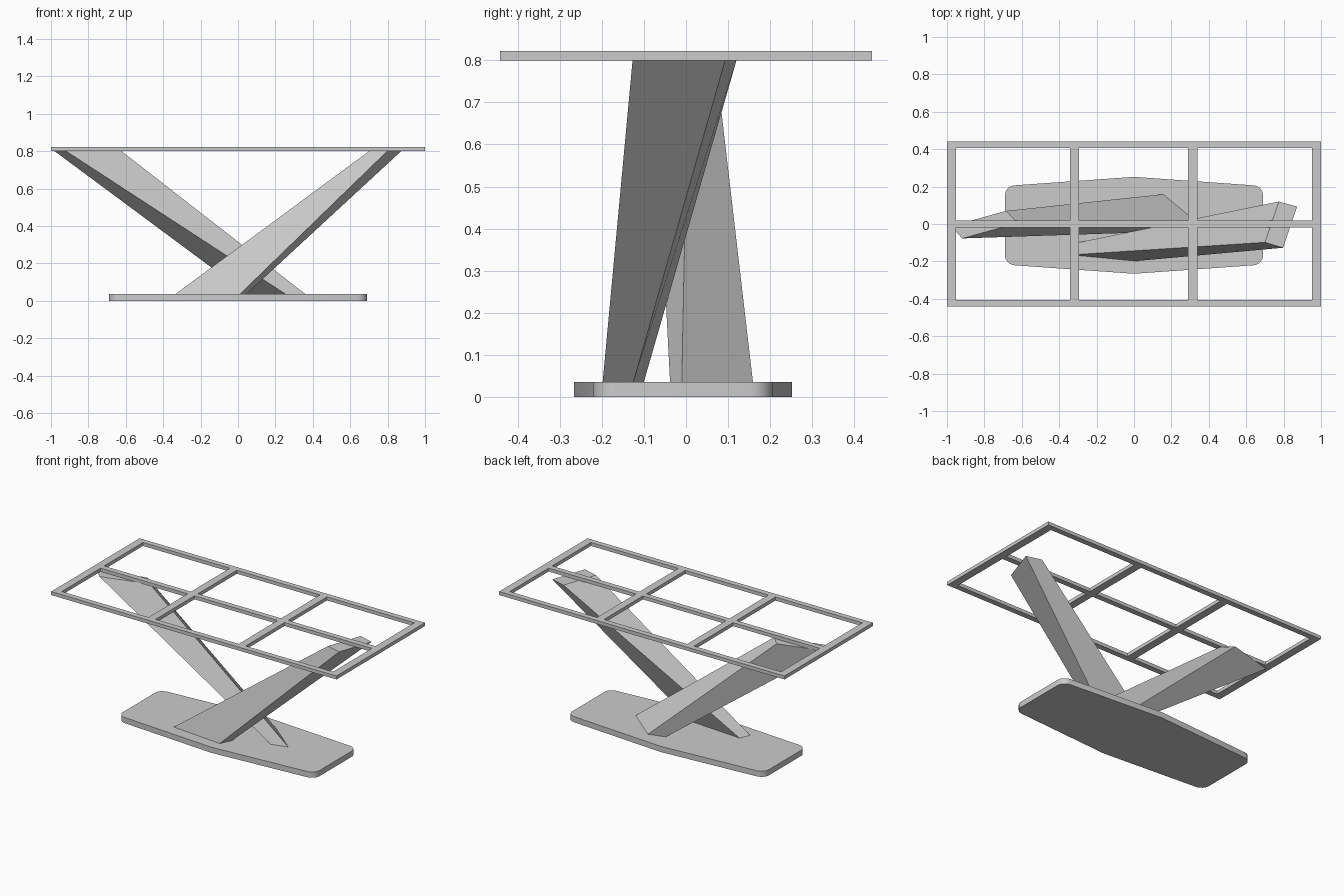
import bpy, bmesh, math
from mathutils import Vector

if "Cube" in bpy.data.objects:
    bpy.data.objects.remove(bpy.data.objects["Cube"])


def finish(name, bm):
    bmesh.ops.recalc_face_normals(bm, faces=bm.faces)
    mesh = bpy.data.meshes.new(name)
    bm.to_mesh(mesh)
    bm.free()
    obj = bpy.data.objects.new(name, mesh)
    bpy.context.collection.objects.link(obj)
    return obj


def loft(name, bottom, top, z0, z1):
    """Closed solid between two matching outlines."""
    bm = bmesh.new()
    lo = [bm.verts.new((x, y, z0)) for x, y in bottom]
    hi = [bm.verts.new((x, y, z1)) for x, y in top]
    n = len(lo)
    bm.faces.new(lo[::-1])
    bm.faces.new(hi)
    for i in range(n):
        j = (i + 1) % n
        bm.faces.new((lo[i], lo[j], hi[j], hi[i]))
    return finish(name, bm)


def rounded(points, radii, steps=6):
    """Outline with chosen corners rounded by a quadratic curve."""
    out = []
    for i, (p, r) in enumerate(zip(points, radii)):
        p = Vector(p)
        if r == 0:
            out.append(p)
            continue
        a = p + (Vector(points[i - 1]) - p).normalized() * r
        b = p + (Vector(points[(i + 1) % len(points)]) - p).normalized() * r
        for k in range(steps + 1):
            t = k / steps
            q = a * (1 - t) ** 2 + p * 2 * t * (1 - t) + b * t ** 2
            w = (1 - t) ** 2 + 2 * t * (1 - t) * math.sqrt(0.5) + t ** 2
            q = (a * (1 - t) ** 2 + p * (2 * t * (1 - t) * math.sqrt(0.5)) + b * t ** 2) / w
            out.append(q)
    return out


# Base plate: six-sided plan with rounded ends
cy = -0.007
plan = [(-0.69, cy - 0.21), (0, cy - 0.259), (0.69, cy - 0.21),
        (0.69, cy + 0.21), (0, cy + 0.259), (-0.69, cy + 0.21)]
outline = rounded(plan, [0.05, 0, 0.05, 0.05, 0, 0.05])
base = loft("base_plate", outline, outline, 0, 0.036)
bpy.context.view_layer.objects.active = base
base.select_set(True)
bpy.ops.object.shade_smooth_by_angle(angle=math.radians(25))

# Two crossing slanted legs
loft("right_leg",
     [(-0.335, -0.165), (0.01, -0.198), (0.045, -0.125), (-0.305, -0.10)],
     [(0.70, -0.098), (0.797, -0.127), (0.872, 0.093), (0.775, 0.12)], 0.036, 0.80)
loft("left_leg",
     [(0.05, 0.13), (0.255, -0.038), (0.36, -0.01), (0.155, 0.159)],
     [(-0.98, -0.012), (-0.918, -0.077), (-0.622, 0.005), (-0.684, 0.07)], 0.036, 0.80)

# Table top frame: grid of cells with the six openings left out
xs = [-1, -0.951, -0.342, -0.293, 0.29, 0.339, 0.951, 1]
ys = [-0.442, -0.407, -0.0175, 0.0175, 0.407, 0.442]
bm = bmesh.new()
v = [[bm.verts.new((x, y, 0.80)) for y in ys] for x in xs]
for i in range(len(xs) - 1):
    for j in range(len(ys) - 1):
        if i % 2 == 0 or j % 2 == 0:
            bm.faces.new((v[i][j], v[i + 1][j], v[i + 1][j + 1], v[i][j + 1]))
ext = bmesh.ops.extrude_face_region(bm, geom=bm.faces[:], use_keep_orig=True)
bmesh.ops.translate(bm, vec=(0, 0, 0.022),
                    verts=[g for g in ext["geom"] if isinstance(g, bmesh.types.BMVert)])
finish("top_frame", bm)
